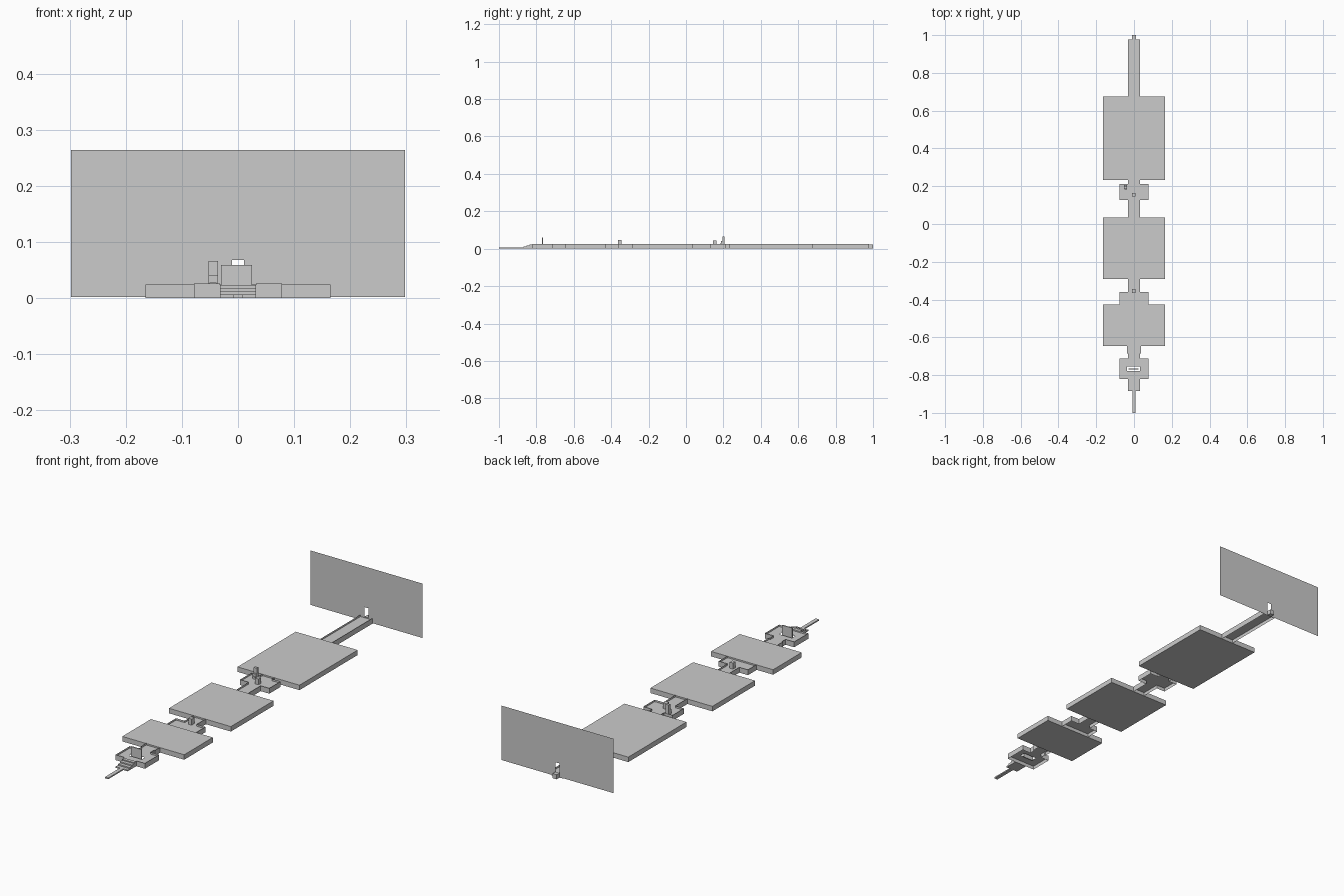
import bpy

if "Cube" in bpy.data.objects:
    bpy.data.objects.remove(bpy.data.objects["Cube"])

FLOOR, TOP, WALL = 0.017, 0.026, 0.026


def mesh(name, verts, faces):
    me = bpy.data.meshes.new(name)
    me.from_pydata(verts, [], faces)
    ob = bpy.data.objects.new(name, me)
    bpy.context.collection.objects.link(ob)
    return ob


def box(name, x0, x1, y0, y1, z0, z1):
    v = [(x, y, z) for z in (z0, z1) for x, y in ((x0, y0), (x1, y0), (x1, y1), (x0, y1))]
    f = [(3, 2, 1, 0), (4, 5, 6, 7)] + [(i, (i + 1) % 4, (i + 1) % 4 + 4, i + 4) for i in range(4)]
    return mesh(name, v, f)


def quads(name, rects):
    # flat floor patches (x0, x1, y0, y1) at floor height
    v, f = [], []
    for x0, x1, y0, y1 in rects:
        n = len(v)
        v += [(x0, y0, FLOOR), (x1, y0, FLOOR), (x1, y1, FLOOR), (x0, y1, FLOOR)]
        f.append((n, n + 1, n + 2, n + 3))
    return mesh(name, v, f)


def low_walls(name, rows, start=None, end=None):
    # thin walls following both sides of a stepped floor outline
    pts = [start] if start else []
    for y0, y1, w in rows:
        pts += [(w, y0), (w, y1)]
    pts += [end] if end else []
    v, f = [], []
    for s in (-1, 1):
        n = len(v)
        for x, y in pts:
            v += [(s * x, y, 0), (s * x, y, WALL)]
        for i in range(len(pts) - 1):
            if pts[i] != pts[i + 1]:
                a = n + 2 * i
                q = (a, a + 2, a + 3, a + 1)
                f.append(q if s > 0 else q[::-1])
    return mesh(name, v, f)


# large hall slabs
for i, (y0, y1) in enumerate([(-0.645, -0.427), (-0.29, 0.035), (0.232, 0.675)]):
    box(f"hall_slab_{i}", -0.165, 0.165, y0, y1, 0, 0.024)

# small rooms and corridors: rows of (y0, y1, half width)
entry = [(-0.82, -0.712, 0.078), (-0.712, -0.685, 0.032), (-0.685, -0.645, 0.037)]
middle = [(-0.427, -0.36, 0.078), (-0.36, -0.29, 0.032)]
chamber = [(0.035, 0.127, 0.032), (0.127, 0.213, 0.078), (0.213, 0.232, 0.032)]
passage = [(0.675, 0.978, 0.032)]
low_walls("entry_walls", entry, start=(0.032, -0.82))
low_walls("middle_walls", middle)
low_walls("chamber_walls", chamber)
low_walls("passage_walls", passage, end=(0.011, 0.978))
for name, rows in (("middle", middle), ("chamber", chamber), ("passage", passage)):
    quads(name + "_floor", [(-w, w, a, b) for a, b, w in rows])

# entry floor with a slot around the upright panel
quads("entry_floor", [(-w, w, a, b) for a, b, w in entry[1:]] + [
    (-0.078, 0.078, -0.82, -0.778), (-0.078, 0.078, -0.755, -0.712),
    (-0.078, -0.036, -0.778, -0.755), (0.032, 0.078, -0.778, -0.755)])
box("entry_panel", -0.03, 0.025, -0.77, -0.765, 0.005, 0.059)

# front path and steps
box("front_path", -0.009, 0.009, -1, -0.885, 0, 0.006)
for i, h in enumerate((0.006, 0.012, 0.018, 0.023)):
    box(f"step_{i}", -0.032, 0.032, -0.885 + i * 0.01625, -0.885 + (i + 1) * 0.01625, 0, h)

# pedestals
box("middle_pedestal", -0.01, 0.008, -0.364, -0.344, FLOOR, 0.046)
box("chamber_pedestal", -0.01, 0.008, 0.145, 0.164, FLOOR, 0.045)

# tall seat: back, seat block and foot step
box("seat_back", -0.053, -0.036, 0.195, 0.207, FLOOR, 0.066)
box("seat_block", -0.053, -0.036, 0.187, 0.195, FLOOR, 0.04)
box("seat_foot", -0.051, -0.038, 0.182, 0.187, FLOOR, 0.028)

# back wall with a doorway, and the exit stub behind it
y = 0.978
xs, zs = (-0.298, -0.011, 0.011, 0.298), (0.002, 0.02, 0.068, 0.264)
mesh("back_wall", [(x, y, z) for z in zs for x in xs],
     [(r * 4 + c, r * 4 + c + 1, r * 4 + c + 5, r * 4 + c + 4)
      for r in range(3) for c in range(3) if (r, c) != (1, 1)])
box("exit_stub", -0.011, 0.011, y, 1.0, 0, 0.022)
